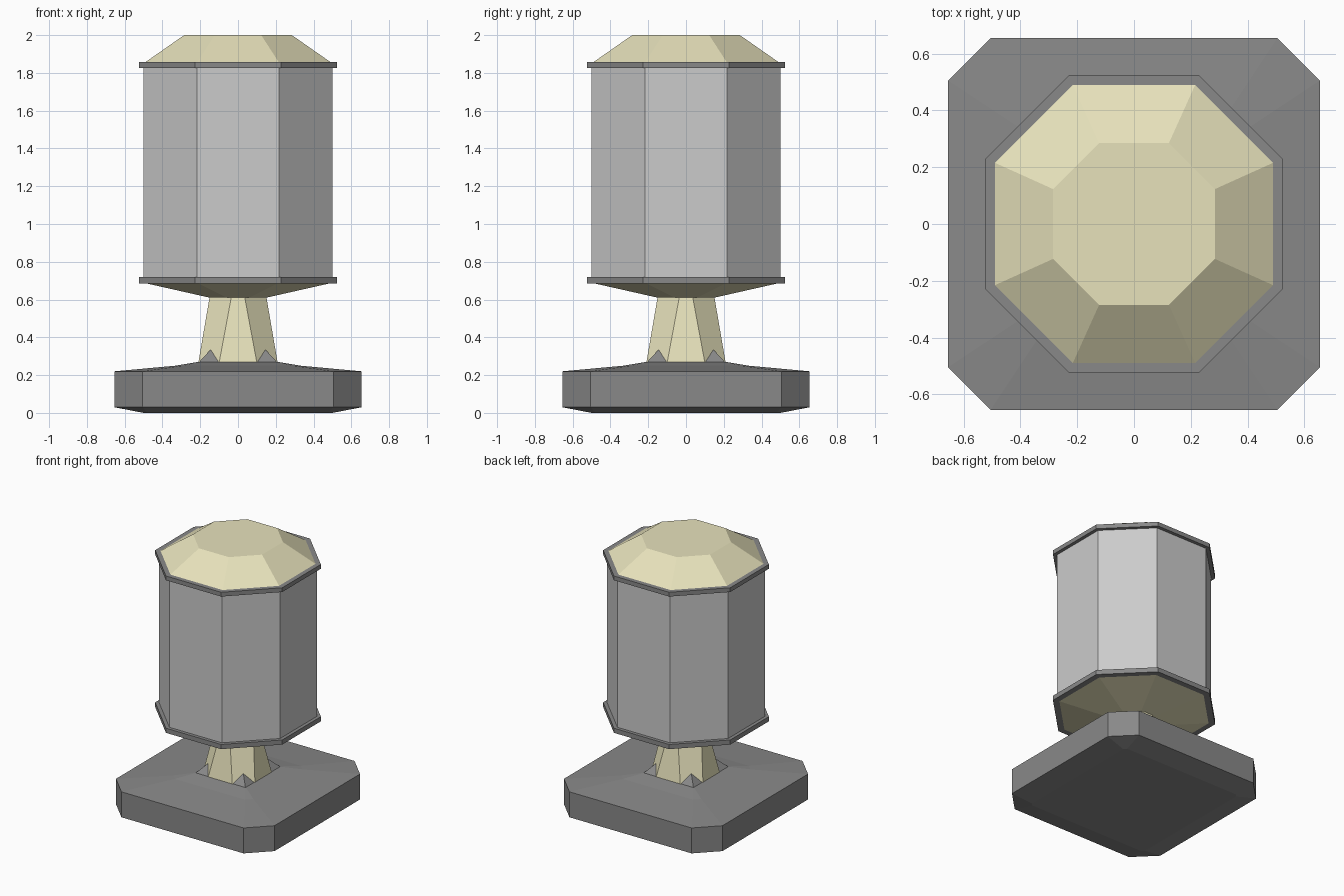
import bpy, bmesh

if "Cube" in bpy.data.objects:
    bpy.data.objects.remove(bpy.data.objects["Cube"])


def material(name, rgb):
    m = bpy.data.materials.new(name)
    m.diffuse_color = (*rgb, 1)
    m.use_nodes = True
    m.node_tree.nodes["Principled BSDF"].inputs["Base Color"].default_value = m.diffuse_color
    return m


GOLD = material("gold", (0.80, 0.76, 0.50))
DARK = material("dark", (0.25, 0.25, 0.25))


def octagon(a, b, z):
    """Chamfered square: half width a, half length of each straight side b."""
    return [(a, -b, z), (a, b, z), (b, a, z), (-b, a, z),
            (-a, b, z), (-a, -b, z), (-b, -a, z), (b, -a, z)]


def finish(name, bm, mat):
    bmesh.ops.recalc_face_normals(bm, faces=bm.faces)
    mesh = bpy.data.meshes.new(name)
    bm.to_mesh(mesh)
    bm.free()
    if mat:
        mesh.materials.append(mat)
    obj = bpy.data.objects.new(name, mesh)
    bpy.context.collection.objects.link(obj)
    return obj


def loft(name, levels, mat=None):
    """Stack octagons given as (a, b, z), closed at both ends."""
    bm = bmesh.new()
    rings = [[bm.verts.new(p) for p in octagon(*lv)] for lv in levels]
    for lo, hi in zip(rings, rings[1:]):
        for i in range(8):
            j = (i + 1) % 8
            bm.faces.new((lo[i], lo[j], hi[j], hi[i]))
    bm.faces.new(rings[0])
    bm.faces.new(rings[-1])
    return finish(name, bm, mat)


# Heavy chamfered base with a shallow raised top
loft("base", [(0.50, 0.48, 0), (0.655, 0.505, 0.03), (0.655, 0.505, 0.22),
              (0.33, 0.29, 0.25), (0.21, 0.205, 0.27)], DARK)

# Tapered stem
loft("stem", [(0.21, 0.10, 0.265), (0.15, 0.035, 0.615)], GOLD)

# Small corner spikes against the stem
for sx in (-1, 1):
    for sy in (-1, 1):
        bm = bmesh.new()
        pts = [(0.10, 0.21, 0.265), (0.21, 0.21, 0.265),
               (0.21, 0.10, 0.265), (0.145, 0.145, 0.335)]
        v = [bm.verts.new((x * sx, y * sy, z)) for x, y, z in pts]
        for f in ((0, 1, 2), (0, 1, 3), (1, 2, 3), (2, 0, 3)):
            bm.faces.new([v[i] for i in f])
        finish("stem_spike", bm, DARK)

# Lantern: bowl, lower rim, body, upper rim, cap
loft("bowl", [(0.15, 0.06, 0.61), (0.505, 0.22, 0.69)], GOLD)
loft("lower_rim", [(0.525, 0.228, 0.685), (0.525, 0.228, 0.72)], DARK)
loft("lantern_body", [(0.50, 0.217, 0.70), (0.50, 0.217, 1.84)])
loft("upper_rim", [(0.525, 0.228, 1.825), (0.525, 0.228, 1.857)], DARK)
loft("cap", [(0.50, 0.22, 1.85), (0.285, 0.123, 2.0)], GOLD)
